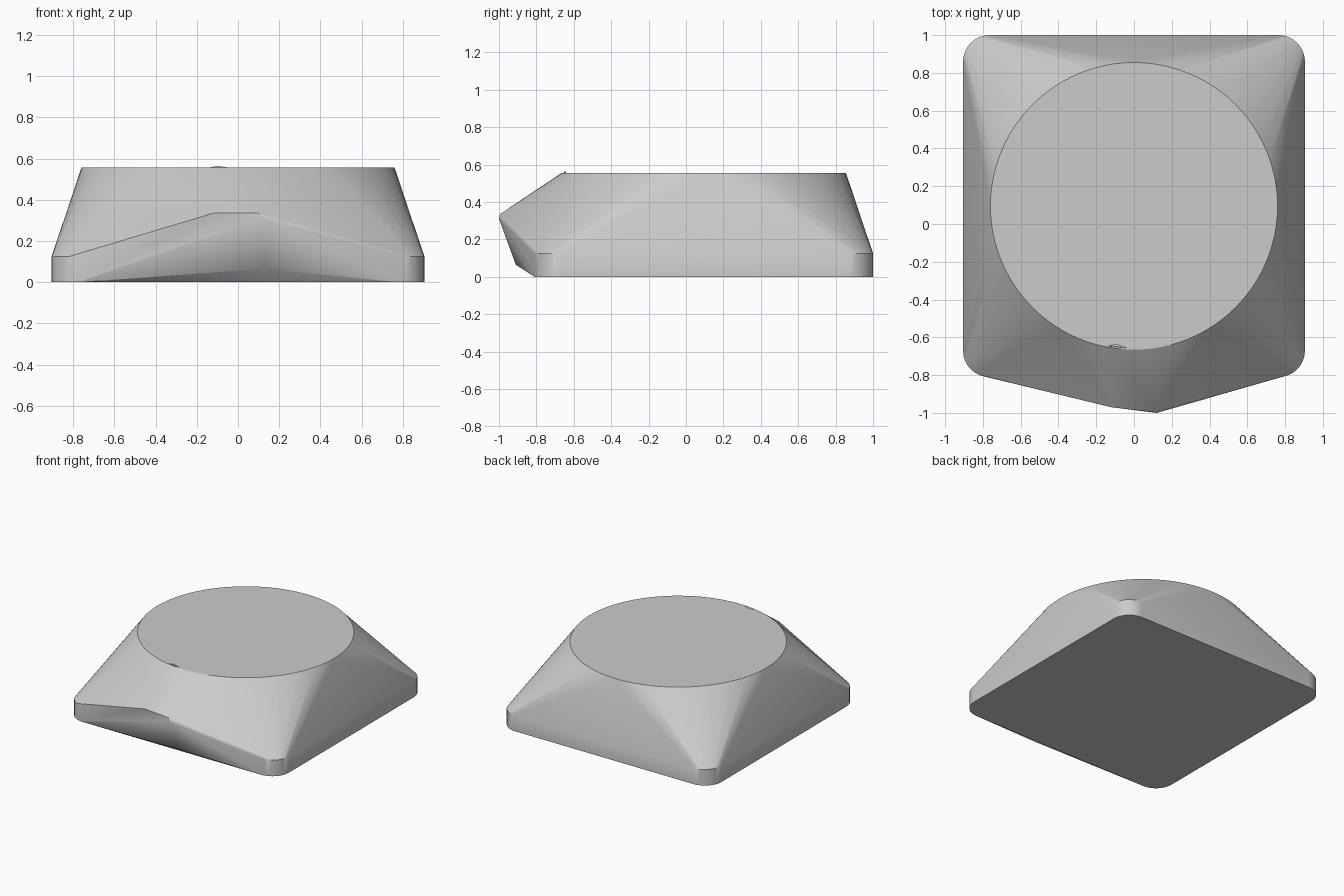
import bpy
import bmesh
from math import sin, cos, pi, radians
from mathutils import Vector

cube = bpy.data.objects.get("Cube")
if cube:
    bpy.data.objects.remove(cube, do_unlink=True)

grey = bpy.data.materials.new("light_grey")
grey.use_nodes = True
colour = (0.6, 0.6, 0.6, 1)
grey.diffuse_color = colour
grey.node_tree.nodes["Principled BSDF"].inputs["Base Color"].default_value = colour


def hull_object(name, points):
    """Wrap a set of points in a closed convex shell."""
    bm = bmesh.new()
    for p in points:
        bm.verts.new(p)
    out = bmesh.ops.convex_hull(bm, input=bm.verts[:])
    loose = [v for v in bm.verts if not v.link_faces]
    bmesh.ops.delete(bm, geom=loose, context='VERTS')
    bmesh.ops.dissolve_limit(bm, angle_limit=radians(0.2),
                             verts=bm.verts[:], edges=bm.edges[:])
    bmesh.ops.recalc_face_normals(bm, faces=bm.faces[:])
    mesh = bpy.data.meshes.new(name)
    bm.to_mesh(mesh)
    bm.free()
    mesh.materials.append(grey)
    obj = bpy.data.objects.new(name, mesh)
    bpy.context.collection.objects.link(obj)
    bpy.ops.object.select_all(action='DESELECT')
    obj.select_set(True)
    bpy.context.view_layer.objects.active = obj
    bpy.ops.object.shade_smooth_by_angle(angle=radians(30))
    return obj


def rounded_rectangle(half_x, y_min, y_max, radius, z, steps=8):
    corners = [(half_x, y_max), (-half_x, y_max), (-half_x, y_min), (half_x, y_min)]
    signs = [(1, 1), (-1, 1), (-1, -1), (1, -1)]
    points = []
    for i, ((x, y), (sx, sy)) in enumerate(zip(corners, signs)):
        for s in range(steps + 1):
            a = (i + s / steps) * pi / 2
            points.append(Vector((x - sx * radius + radius * cos(a),
                                  y - sy * radius + radius * sin(a), z)))
    return points


# Body: rounded square foot, round top and a beak pushed out at the front
foot = [p for z in (0, 0.125) for p in rounded_rectangle(0.905, -0.81, 1, 0.14, z)]
rim = [(0.76 * cos(2 * pi * i / 96), 0.095 + 0.76 * sin(2 * pi * i / 96), 0.556)
       for i in range(96)]
beak = [(-0.12, -0.97, 0.335), (0.1, -0.995, 0.335),
        (0.12, -1, 0.31), (0.13, -0.91, 0.065)]
hull_object("body", foot + rim + beak)

# Small raised nick on the front of the rim
hull_object("rim_nick", [(-0.17, -0.644, 0.55), (-0.1, -0.648, 0.565),
                         (0, -0.662, 0.55), (-0.09, -0.63, 0.55)])
